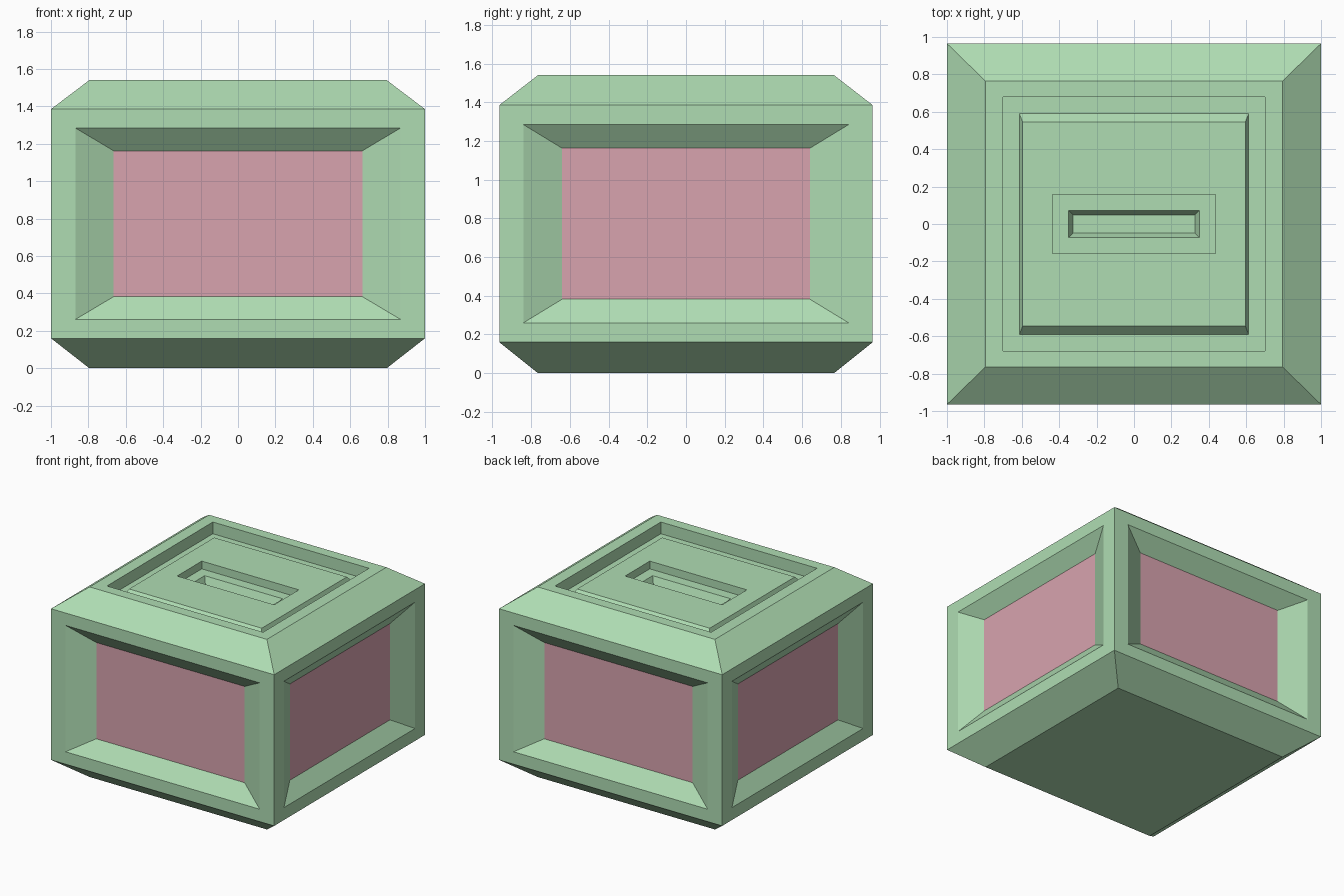
import bpy, bmesh
from math import radians
from mathutils import Matrix, Vector

if "Cube" in bpy.data.objects:
    bpy.data.objects.remove(bpy.data.objects["Cube"])


def ring(bm, mat, hu, hv, w):
    """Rectangle of verts, counter-clockwise seen from +w."""
    return [bm.verts.new(mat @ Vector((su * hu, sv * hv, w)))
            for su, sv in ((-1, -1), (1, -1), (1, 1), (-1, 1))]


def loft(bm, mat, sections, cap_start=False, cap_end=False):
    """Join successive rectangles (half width, half height, level)."""
    rings = [ring(bm, mat, *s) for s in sections]
    for a, b in zip(rings, rings[1:]):
        for i in range(4):
            j = (i + 1) % 4
            bm.faces.new((a[i], a[j], b[j], b[i]))
    if cap_start:
        bm.faces.new(rings[0][::-1])
    if cap_end:
        bm.faces.new(rings[-1])


def finish(bm, name, color):
    bmesh.ops.remove_doubles(bm, verts=bm.verts, dist=1e-4)
    mesh = bpy.data.meshes.new(name)
    bm.to_mesh(mesh)
    bm.free()
    mat = bpy.data.materials.new(name + "_color")
    mat.diffuse_color = color
    mat.use_nodes = True
    mat.node_tree.nodes["Principled BSDF"].inputs["Base Color"].default_value = mat.diffuse_color
    mesh.materials.append(mat)
    obj = bpy.data.objects.new(name, mesh)
    bpy.context.collection.objects.link(obj)


HX, HY, LOW, HIGH, TOP = 1.0, 0.965, 0.16, 1.385, 1.54
MID, HZ = (LOW + HIGH) / 2, (HIGH - LOW) / 2
flat = Matrix.Identity(4)
case, panes = bmesh.new(), bmesh.new()

# Chamfered underside
loft(case, flat, [(0.795, 0.765, 0), (HX, HY, LOW)], cap_start=True)

# Chamfered lid with groove, raised panel and stepped coin slot
loft(case, flat, [
    (HX, HY, HIGH), (0.795, 0.765, TOP),
    (0.70, 0.678, TOP), (0.70, 0.678, 1.445),
    (0.613, 0.59, 1.445), (0.595, 0.545, 1.493),
    (0.435, 0.158, 1.493), (0.435, 0.158, 1.43),
    (0.35, 0.073, 1.43), (0.325, 0.047, 1.37)], cap_end=True)

# Four walls with sloped window recesses and coloured panes
for k in range(4):
    side = (Matrix.Translation((0, 0, MID)) @ Matrix.Rotation(radians(90 * k), 4, 'Z')
            @ Matrix.Rotation(radians(90), 4, 'X'))
    if k % 2 == 0:
        width, dist, outer, inner, depth = HX, HY, 0.87, 0.665, 0.10
    else:
        width, dist, outer, inner, depth = HY, HX, 0.84, 0.64, 0.087
    pane = (inner, 0.39, dist - depth)
    loft(case, side, [(width, HZ, dist), (outer, 0.512, dist), pane])
    loft(panes, side, [pane], cap_end=True)

finish(case, "box_case", (0.43, 0.72, 0.45, 1))
finish(panes, "window_panes", (0.69, 0.37, 0.43, 1))
